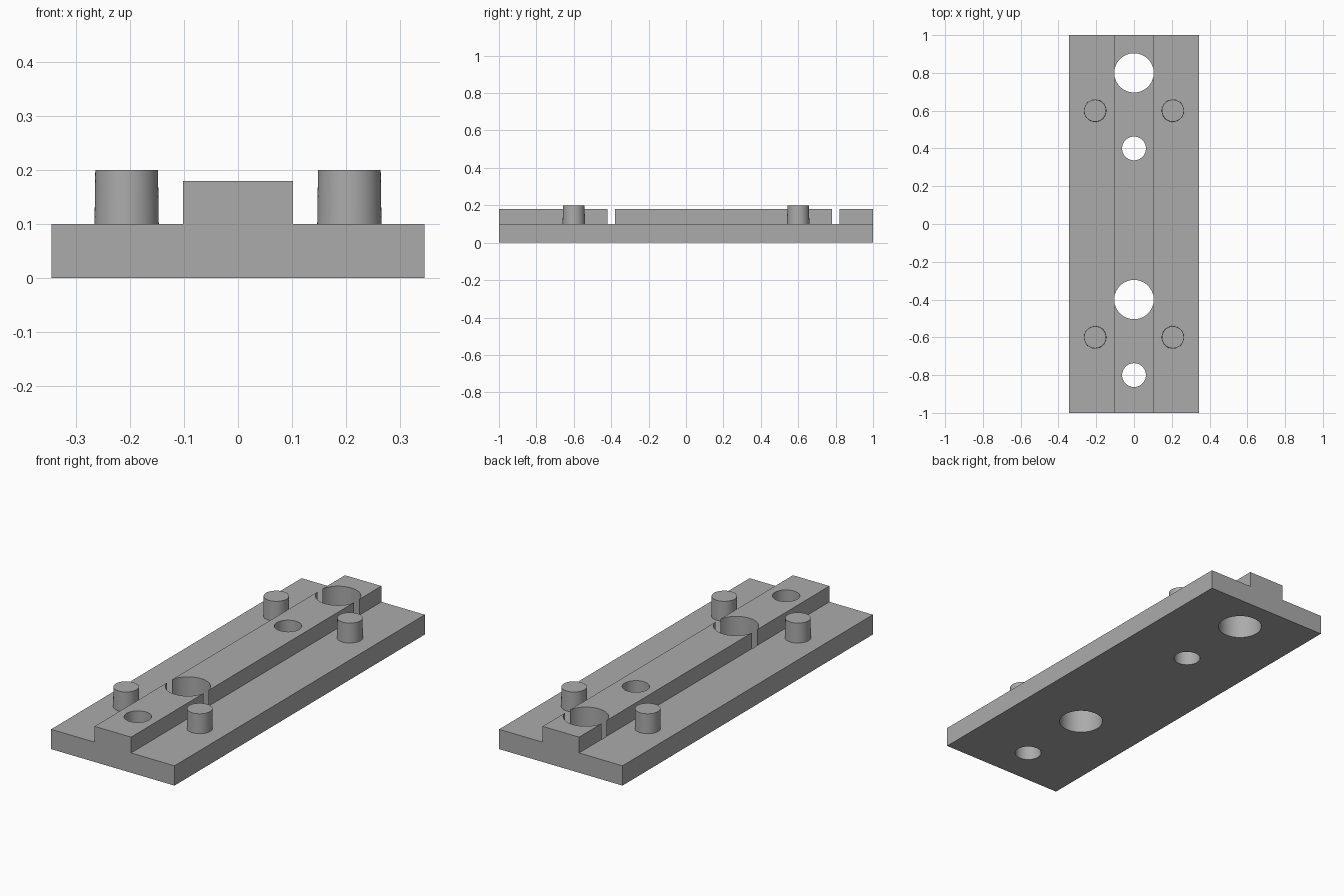
import bpy
import bmesh
from math import radians

if "Cube" in bpy.data.objects:
    bpy.data.objects.remove(bpy.data.objects["Cube"], do_unlink=True)

GREY = (0.41, 0.41, 0.41, 1)
grey = bpy.data.materials.new("plain grey")
grey.use_nodes = True
grey.diffuse_color = GREY
grey.node_tree.nodes["Principled BSDF"].inputs["Base Color"].default_value = GREY

BASE_TOP, RAIL_TOP, PEG_TOP = 0.10, 0.18, 0.20
HALF_WIDTH, RAIL_HALF = 0.345, 0.102


def select_only(obj):
    bpy.ops.object.select_all(action="DESELECT")
    obj.select_set(True)
    bpy.context.view_layer.objects.active = obj


def smooth(obj):
    select_only(obj)
    bpy.ops.object.shade_smooth_by_angle(angle=radians(30))


def cylinder(name, x, y, low, high, radius, top_radius):
    bpy.ops.mesh.primitive_cone_add(
        vertices=64, radius1=radius, radius2=top_radius,
        depth=high - low, location=(x, y, (low + high) / 2))
    obj = bpy.context.object
    obj.name = name
    obj.data.materials.append(grey)
    return obj


# Base plate with a raised central rail: one stepped profile, extruded
right_side = [(HALF_WIDTH, 0), (HALF_WIDTH, BASE_TOP),
              (RAIL_HALF, BASE_TOP), (RAIL_HALF, RAIL_TOP)]
profile = right_side + [(-x, z) for x, z in reversed(right_side)]
bm = bmesh.new()
face = bm.faces.new([bm.verts.new((x, -1, z)) for x, z in profile])
grown = bmesh.ops.extrude_face_region(bm, geom=[face])["geom"]
bmesh.ops.translate(bm, vec=(0, 2, 0),
                    verts=[v for v in grown if isinstance(v, bmesh.types.BMVert)])
bmesh.ops.recalc_face_normals(bm, faces=bm.faces)
mesh = bpy.data.meshes.new("railed_plate")
bm.to_mesh(mesh)
bm.free()
plate = bpy.data.objects.new("railed_plate", mesh)
bpy.context.collection.objects.link(plate)
mesh.materials.append(grey)

# Through holes: wide ones break the rail sides, narrow ones stay inside
for y, radius in [(0.8, 0.104), (0.4, 0.063), (-0.4, 0.104), (-0.8, 0.063)]:
    cutter = cylinder("hole_cutter", 0, y, -0.1, 0.3, radius, radius)
    cutter.hide_render = True
    cut = plate.modifiers.new("hole", "BOOLEAN")
    cut.operation = "DIFFERENCE"
    cut.solver = "EXACT"
    cut.object = cutter
    select_only(plate)
    bpy.ops.object.modifier_apply(modifier=cut.name)
    bpy.data.objects.remove(cutter, do_unlink=True)
smooth(plate)

# Four slightly tapered locating pegs
for side, x in (("left", 0.206), ("right", -0.206)):
    for end, y in (("front", -0.6), ("back", 0.6)):
        smooth(cylinder(f"{end}_{side}_peg", x, y, BASE_TOP - 0.005, PEG_TOP,
                        0.0595, 0.058))
